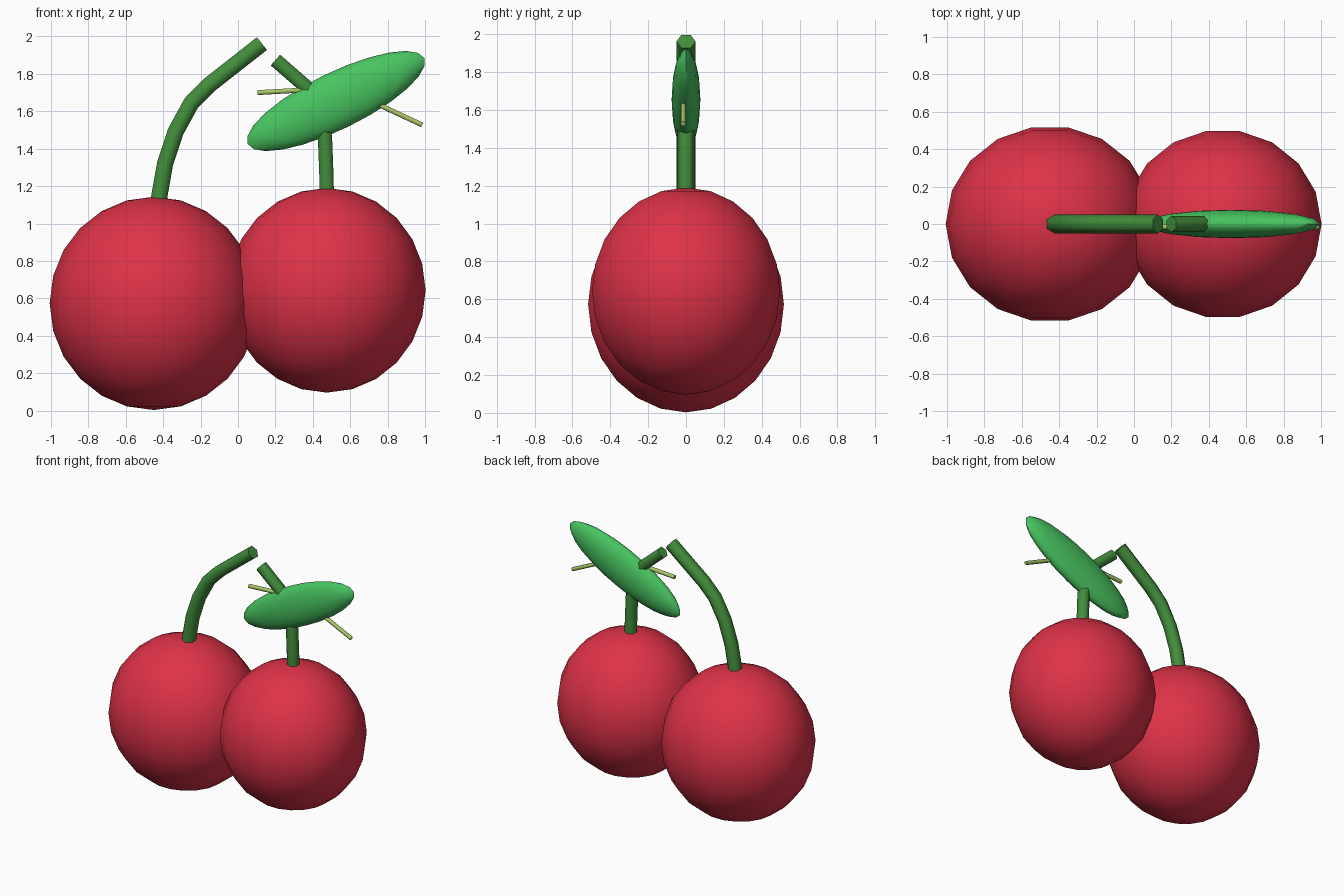
import bpy, bmesh, math
from mathutils import Vector, Matrix

if "Cube" in bpy.data.objects:
    bpy.data.objects.remove(bpy.data.objects["Cube"], do_unlink=True)


def make_material(name, rgb):
    mat = bpy.data.materials.new(name)
    mat.use_nodes = True
    mat.diffuse_color = (*rgb, 1)
    mat.node_tree.nodes["Principled BSDF"].inputs["Base Color"].default_value = (*rgb, 1)
    return mat


red = make_material("cherry_red", (0.73, 0.032, 0.065))
leaf_green = make_material("leaf_green", (0.065, 0.55, 0.117))
stem_green = make_material("stem_green", (0.055, 0.27, 0.045))
vein_green = make_material("pale_vein_green", (0.40, 0.58, 0.14))


def finish(name, bm, mat, angle):
    bmesh.ops.recalc_face_normals(bm, faces=bm.faces)
    mesh = bpy.data.meshes.new(name)
    bm.to_mesh(mesh)
    bm.free()
    mesh.materials.append(mat)
    obj = bpy.data.objects.new(name, mesh)
    bpy.context.collection.objects.link(obj)
    bpy.ops.object.select_all(action="DESELECT")
    obj.select_set(True)
    bpy.context.view_layer.objects.active = obj
    bpy.ops.object.shade_smooth_by_angle(angle=math.radians(angle))
    return obj


def ellipsoid(name, centre, radii, mat, segments, rings, tilt=0, spin=0):
    bm = bmesh.new()
    bmesh.ops.create_uvsphere(bm, u_segments=segments, v_segments=rings, radius=1)
    shape = (Matrix.Translation(centre) @ Matrix.Rotation(-math.radians(tilt), 4, "Y")
             @ Matrix.Diagonal((*radii, 1)) @ Matrix.Rotation(math.radians(spin), 4, "Z"))
    bmesh.ops.transform(bm, matrix=shape, verts=bm.verts)
    return finish(name, bm, mat, 60)


def tube(name, path, radius, mat, y=0, sides=6):
    """Sweep a polygon along a path of (x, z) points, mitred at each bend."""
    pts = [Vector((x, y, z)) for x, z in path]
    side = Vector((0, 1, 0))
    bm = bmesh.new()
    loops = []
    for i, p in enumerate(pts):
        along = (pts[min(i + 1, len(pts) - 1)] - pts[max(i - 1, 0)]).normalized()
        across = along.cross(side)
        angles = [math.tau * k / sides for k in range(sides)]
        loops.append([bm.verts.new(p + radius * (math.cos(a) * side + math.sin(a) * across))
                      for a in angles])
    for a, b in zip(loops, loops[1:]):
        for k in range(sides):
            n = (k + 1) % sides
            bm.faces.new((a[k], a[n], b[n], b[k]))
    bm.faces.new(loops[0])
    bm.faces.new(loops[-1])
    return finish(name, bm, mat, 65)


# Fruit
ellipsoid("right_cherry", (-0.45, 0, 0.573), (0.557, 0.525, 0.57), red, 18, 12, spin=90)
ellipsoid("left_cherry", (0.475, 0, 0.643), (0.528, 0.504, 0.547), red, 18, 12, spin=90)

# Stems
tube("right_stem", [(-0.428, 1.08), (-0.42, 1.15), (-0.39, 1.32), (-0.334, 1.49),
                    (-0.25, 1.644), (-0.155, 1.74), (0.128, 1.962)], 0.05, stem_green)
tube("left_stem", [(0.475, 1.13), (0.473, 1.25), (0.465, 1.46), (0.435, 1.62),
                   (0.36, 1.735), (0.2, 1.874)], 0.044, stem_green)

# Leaf and the vein running through it
ellipsoid("leaf", (0.524, 0, 1.655), (0.525, 0.076, 0.152), leaf_green, 16, 12, tilt=26)
tube("leaf_vein", [(0.105, 1.70), (0.37, 1.715), (0.55, 1.70), (0.76, 1.632),
                   (0.985, 1.527)], 0.015, vein_green, y=-0.015)
